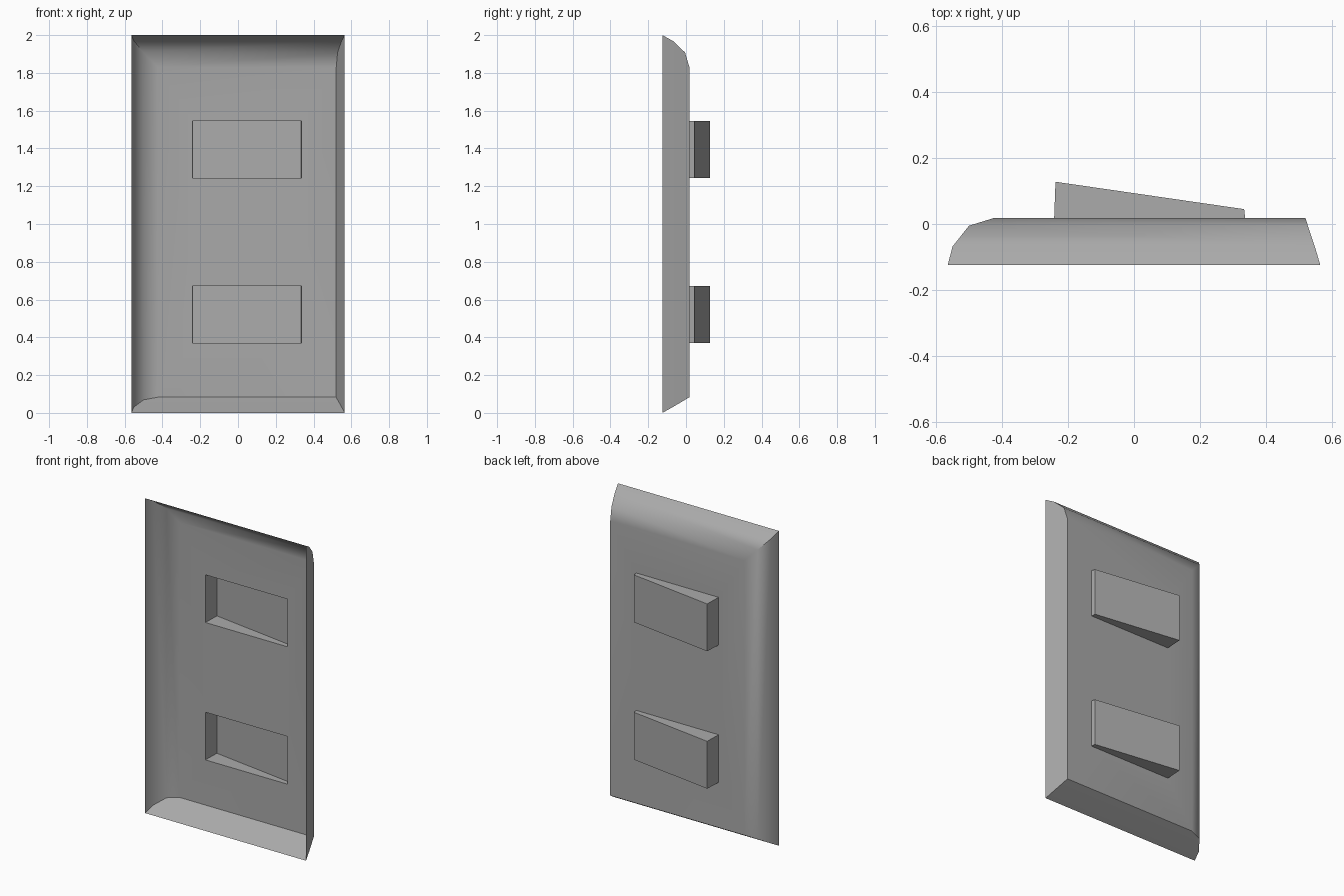
import bpy
import bmesh
import math

cube = bpy.data.objects.get("Cube")
if cube:
    bpy.data.objects.remove(cube, do_unlink=True)

grey = bpy.data.materials.new("plain grey")
grey.use_nodes = True
colour = (0.4, 0.4, 0.4, 1)
grey.diffuse_color = colour
grey.node_tree.nodes["Principled BSDF"].inputs["Base Color"].default_value = colour

PLATE_Y = 0.018
# Window openings: left, right, bottom, top
WINDOW_X = (-0.242, 0.337)
WINDOWS = {"lower_wedge": (0.37, 0.673), "upper_wedge": (1.243, 1.546)}


def ring(bm, x0, x1, z0, z1, y0, y1=None):
    """Rectangle in the x-z plane; y1 is the depth at the +x side."""
    y1 = y0 if y1 is None else y1
    return [bm.verts.new(p) for p in
            ((x0, y0, z0), (x1, y1, z0), (x1, y1, z1), (x0, y0, z1))]


def loop_edges(bm, verts):
    return [bm.edges.get((a, b)) or bm.edges.new((a, b))
            for a, b in zip(verts, verts[1:] + verts[:1])]


def bridge(bm, low, high):
    for i in range(4):
        j = (i + 1) % 4
        bm.faces.new((low[i], low[j], high[j], high[i]))


def finish(bm, name):
    """Turn the back of the shell outward and make the object."""
    bmesh.ops.recalc_face_normals(bm, faces=bm.faces)
    if sum(f.normal.y * f.calc_area() for f in bm.faces) < 0:
        bmesh.ops.reverse_faces(bm, faces=bm.faces)
    mesh = bpy.data.meshes.new(name)
    bm.to_mesh(mesh)
    bm.free()
    mesh.materials.append(grey)
    obj = bpy.data.objects.new(name, mesh)
    bpy.context.collection.objects.link(obj)
    return obj


# Open panel shell: rounded on the -x and top sides, straight on the others
bm = bmesh.new()
levels = [(-0.565, 0.565, 0.0, 2.0, -0.125),
          (-0.55, 0.548, 0.032, 1.968, -0.068),
          (-0.5, 0.527, 0.069, 1.908, -0.005),
          (-0.425, 0.52, 0.083, 1.83, PLATE_Y)]
rings = [ring(bm, *level) for level in levels]
for low, high in zip(rings, rings[1:]):
    bridge(bm, low, high)

# Flat plate with two openings
edges = loop_edges(bm, rings[-1])
for z0, z1 in WINDOWS.values():
    edges += loop_edges(bm, ring(bm, *WINDOW_X, z0, z1, PLATE_Y))
bmesh.ops.triangle_fill(bm, edges=edges, use_beauty=True, use_dissolve=False)
panel = finish(bm, "panel_shell")

bpy.ops.object.select_all(action="DESELECT")
panel.select_set(True)
bpy.context.view_layer.objects.active = panel
bpy.ops.object.shade_smooth_by_angle(angle=math.radians(40))
weighted = panel.modifiers.new("flat plate normals", "WEIGHTED_NORMAL")
weighted.keep_sharp = True

# Hollow wedges, deepest on the -x side and open to the front
for name, (z0, z1) in WINDOWS.items():
    bm = bmesh.new()
    base = ring(bm, *WINDOW_X, z0, z1, PLATE_Y)
    cap = ring(bm, -0.238, 0.334, z0 + 0.001, z1 - 0.001, 0.128, 0.045)
    bridge(bm, base, cap)
    bm.faces.new(cap)
    finish(bm, name)
